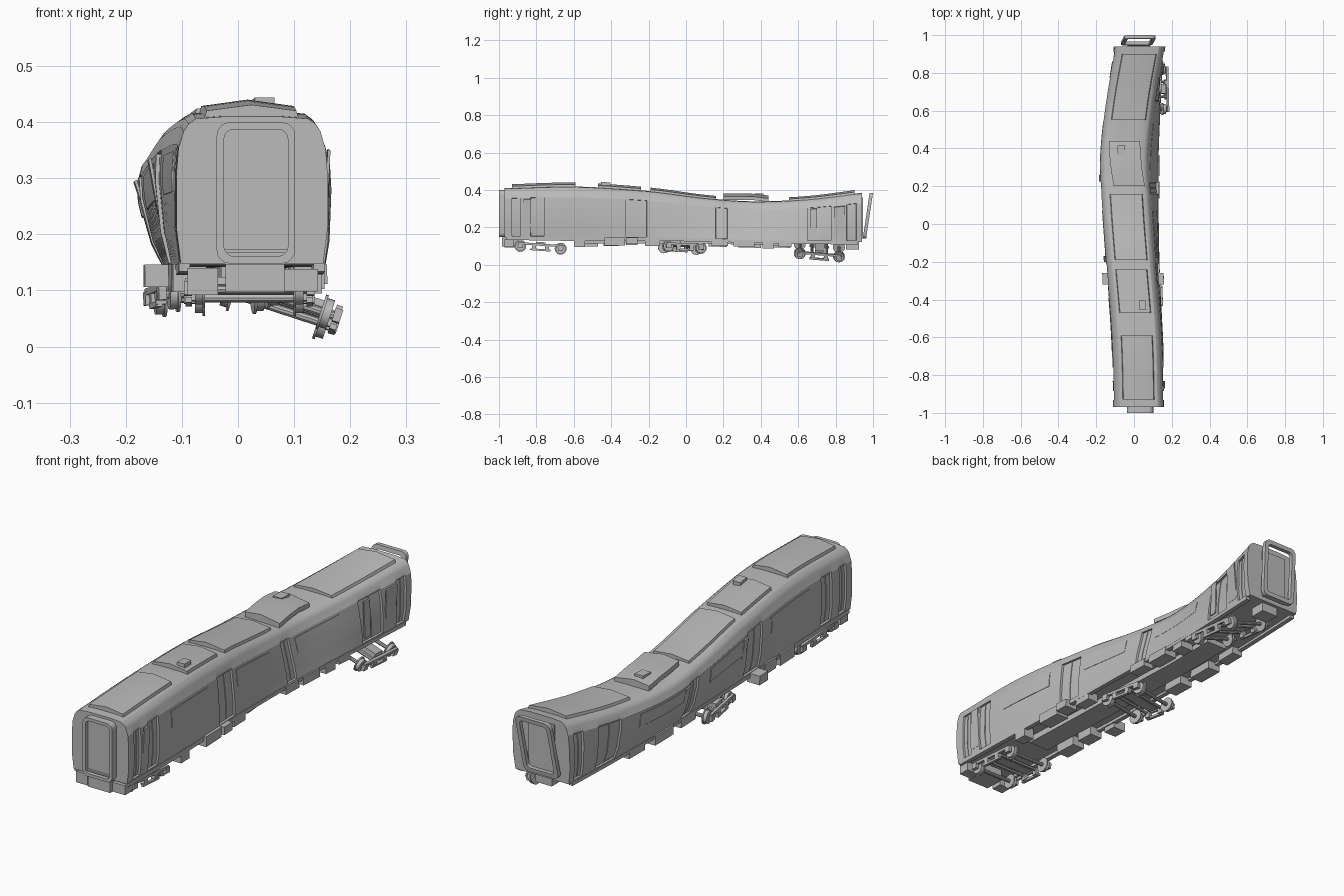
import bpy, bmesh, math
from mathutils import Matrix, Vector, Euler

if "Cube" in bpy.data.objects:
    bpy.data.objects.remove(bpy.data.objects["Cube"])

grey = bpy.data.materials.new("plain grey")
grey.use_nodes = True
grey.diffuse_color = (0.5, 0.5, 0.5, 1)
grey.node_tree.nodes["Principled BSDF"].inputs["Base Color"].default_value = (0.5, 0.5, 0.5, 1)
made = []

# Bent spine: y, floor centre x, roof lean, floor height, body height
SPINE = [(-0.97, 0.025, 0, 0.147, 0.263), (-0.6, 0.02, -0.005, 0.142, 0.277),
         (-0.2, 0.005, -0.022, 0.14, 0.255), (0.1, 0.0, -0.04, 0.136, 0.222),
         (0.35, 0.0, -0.05, 0.128, 0.212), (0.65, 0.012, -0.03, 0.123, 0.228),
         (0.94, 0.025, 0.008, 0.122, 0.263)]


def spine(y):
    i = 0
    while i < len(SPINE) - 2 and y > SPINE[i + 1][0]:
        i += 1
    a, b = SPINE[i], SPINE[i + 1]
    p, n = SPINE[max(i - 1, 0)], SPINE[min(i + 2, len(SPINE) - 1)]
    d = b[0] - a[0]
    t = min(max((y - a[0]) / d, 0), 1)
    out = []
    for k in range(1, 5):
        ma = (b[k] - p[k]) / (b[0] - p[0]) * d
        mb = (n[k] - a[k]) / (n[0] - a[0]) * d
        out.append((2*t**3 - 3*t*t + 1) * a[k] + (t**3 - 2*t*t + t) * ma
                   + (3*t*t - 2*t**3) * b[k] + (t**3 - t*t) * mb)
    return out


def bend(u, y, v):
    cx, lean, floor, height = spine(y)
    f = math.sin(min(max(v, 0), 1) * math.pi / 2)
    return Vector((cx + lean * f + u, y, floor + v * height))


def finish(name, bm):
    bmesh.ops.recalc_face_normals(bm, faces=bm.faces)
    me = bpy.data.meshes.new(name)
    bm.to_mesh(me)
    bm.free()
    me.materials.append(grey)
    ob = bpy.data.objects.new(name, me)
    bpy.context.collection.objects.link(ob)
    made.append(ob)
    return ob


def loft(name, rings, closed=False):
    bm = bmesh.new()
    loops = [[bm.verts.new(p) for p in r] for r in rings]
    n = len(loops[0])
    pairs = list(zip(loops, loops[1:]))
    if closed:
        pairs.append((loops[-1], loops[0]))
    for a, b in pairs:
        for j in range(n):
            bm.faces.new((a[j], a[(j + 1) % n], b[(j + 1) % n], b[j]))
    if not closed:
        bm.faces.new(loops[0])
        bm.faces.new(loops[-1])
    return finish(name, bm)


def span(a, b, n):
    return [a + (b - a) * i / n for i in range(n + 1)]


def bent_bar(name, section, y0, y1, step=0.05):
    n = max(1, round((y1 - y0) / step))
    return loft(name, [[bend(u, y, v) for u, v in section] for y in span(y0, y1, n)])


def rect(u0, u1, v0, v1):
    return [(u0, v0), (u1, v0), (u1, v1), (u0, v1)]


def box(name, centre, size, matrix=Matrix()):
    bm = bmesh.new()
    bmesh.ops.create_cube(bm, size=1, matrix=matrix @ Matrix.Translation(centre)
                          @ Matrix.Diagonal((*size, 1)))
    return finish(name, bm)


def rod(name, centre, radius, length, matrix=Matrix(), sides=16):
    bm = bmesh.new()
    bmesh.ops.create_cone(bm, cap_ends=True, segments=sides, radius1=radius, radius2=radius,
                          depth=length, matrix=matrix @ Matrix.Translation(centre)
                          @ Matrix.Rotation(math.pi / 2, 4, 'Y'))
    return finish(name, bm)


# Body shell with recessed door bays
DOORS = [(-0.93, -0.885), (-0.83, -0.76), (-0.32, -0.21), (0.16, 0.22), (0.65, 0.775), (0.86, 0.91)]
WALL = [(0.127, 0), (0.128, 0.03), (0.128, 0.035), (0.135, 0.25), (0.135, 0.6),
        (0.131, 0.79), (0.13, 0.795), (0.122, 0.9), (0.113, 0.95), (0.1, 0.985), (0.05, 1)]


def body_ring(y, inset):
    half = [(u - (inset if 2 <= i <= 5 else 0), v) for i, (u, v) in enumerate(WALL)]
    return [bend(u, y, v) for u, v in half + [(-u, v) for u, v in reversed(half)]]


stations = [(y, 0) for y in span(-0.97, 0.94, 48)
            if not any(a - 0.004 < y < b + 0.004 for a, b in DOORS)]
for a, b in DOORS:
    stations += [(a - 0.001, 0), (a, 0.009), ((a + b) / 2, 0.009), (b, 0.009), (b + 0.001, 0)]
loft("carriage_body", [body_ring(y, d) for y, d in sorted(stations)])

# Side windows, door leaves and door panes
for s in (-1, 1):
    side = "left" if s > 0 else "right"
    for a, b in ((-0.67, -0.39), (-0.18, 0.07), (0.26, 0.54)):
        bent_bar(side + "_window", [(s * u, v) for u, v in
                 ((0.128, 0.48), (0.137, 0.48), (0.137, 0.6), (0.134, 0.74), (0.128, 0.74))], a, b)
    for a, b in DOORS:
        mid = (a + b) / 2
        for p, q in ((a + 0.004, mid - 0.002), (mid + 0.002, b - 0.004)):
            bent_bar(side + "_door_leaf", [(s * u, v) for u, v in
                     ((0.112, 0.05), (0.122, 0.05), (0.129, 0.25), (0.129, 0.6), (0.125, 0.77), (0.112, 0.77))], p, q)
    bent_bar(side + "_sill", [(s * u, v) for u, v in rect(0.11, 0.13, -0.05, 0.015)], -0.96, 0.92)

# Sprung door edges on the buckled sides
for s, y0, y1, out in ((1, 0.79, 0.85, 0.148), (1, 0.665, 0.70, 0.146), (-1, 0.225, 0.26, 0.14),
                       (-1, -0.2, -0.17, 0.144), (1, -0.87, -0.83, 0.142)):
    loft("sprung_door", [[bend(s * u, y, v) for u, v in
         ((0.126, 0.1), (0.131, 0.1), (out, 0.76), (out - 0.005, 0.77))] for y in (y0, y1)])

# Roof panels, each with a low crown
for y0, y1, u0, u1 in ((-0.93, -0.59, -0.085, 0.085), (-0.47, -0.24, -0.085, 0.085),
                       (-0.19, 0.16, -0.085, 0.09), (0.55, 0.9, -0.09, 0.095)):
    bent_bar("roof_panel", [(u0, 0.97), (u0 + 0.005, 1.035), (0, 1.075), (u1 - 0.005, 1.035), (u1, 0.97)], y0, y1)
loft("loose_roof_panel", [[bend(u + (y - 0.32) * -0.12, y, v + tilt) for u, v in
     ((-0.075, 0.98), (-0.075, 1.08), (0, 1.12), (0.09, 1.05), (0.09, 0.96))]
     for y, tilt in ((0.2, 0.03), (0.28, 0.06), (0.36, 0.07), (0.44, 0.02))])
bent_bar("front_hatch", rect(0.025, 0.06, 1.03, 1.11), -0.455, -0.405)
bent_bar("rear_hatch", rect(-0.04, 0.0, 1.08, 1.2), 0.365, 0.415)


# Gangway frames at both ends
def rounded(x0, x1, z0, z1, r, place):
    pts = []
    for i, (cx, cz) in enumerate(((x1 - r, z1 - r), (x0 + r, z1 - r), (x0 + r, z0 + r), (x1 - r, z0 + r))):
        for a in span(i * math.pi / 2, (i + 1) * math.pi / 2, 4):
            pts.append(place(cx + r * math.cos(a), cz + r * math.sin(a)))
    return pts


def gangway(name, x0, x1, z0, z1, w, depth, place):
    spec = ((0, 0), (0, depth), (w, depth), (w, 0))
    return loft(name, [rounded(x0 + k, x1 - k, z0 + k, z1 - k, 0.024 - k / 2,
                lambda x, z: place(x, z, d)) for k, d in spec], closed=True)


gangway("front_gangway", -0.038, 0.102, 0.148, 0.4, 0.013, 0.03, lambda x, z, d: Vector((x, -0.97 - d, z)))
loft("front_end_door", [rounded(-0.03, 0.094, 0.16, 0.39, 0.02, lambda x, z: Vector((x, y, z)))
     for y in (-0.969, -0.983)])
box("front_door_step", (0.032, -0.987, 0.17), (0.11, 0.012, 0.006))
gangway("rear_gangway", -0.06, 0.105, 0.14, 0.385, 0.018, 0.018,
        lambda x, z, d: Vector((x + (z - 0.26) * 0.08, 0.945 + d + (z - 0.14) * 0.15, z)))
box("rear_end_door", (0.025, 0.942, 0.25), (0.12, 0.008, 0.22))

# Couplers and end boxes
box("front_coupler", (0.03, -0.94, 0.122), (0.105, 0.09, 0.05))
box("front_step_right", (-0.063, -0.945, 0.116), (0.054, 0.05, 0.048))
box("front_step_left", (0.108, -0.945, 0.118), (0.07, 0.05, 0.04))
box("rear_coupler", (0.03, 0.89, 0.103), (0.08, 0.07, 0.04))

# Underfloor beam and equipment boxes
bent_bar("underfloor_beam", rect(-0.05, 0.05, -0.1, 0.01), -0.6, 0.55)
for u, y, w, l, d in ((0.105, -0.57, 0.05, 0.06, 0.17), (0.11, -0.38, 0.06, 0.11, 0.14),
                      (0.12, -0.29, 0.06, 0.06, 0.11), (0.105, -0.18, 0.05, 0.08, 0.15),
                      (0.11, 0.18, 0.05, 0.09, 0.14), (0.105, 0.31, 0.06, 0.11, 0.15),
                      (0.1, 0.44, 0.06, 0.06, 0.18), (0.105, 0.53, 0.05, 0.07, 0.13),
                      (-0.105, -0.52, 0.06, 0.1, 0.16), (-0.145, -0.29, 0.06, 0.06, 0.13),
                      (-0.105, -0.4, 0.06, 0.08, 0.15), (-0.1, 0.17, 0.06, 0.1, 0.17),
                      (-0.105, 0.34, 0.06, 0.12, 0.17), (-0.105, 0.51, 0.05, 0.1, 0.15)):
    bent_bar("equipment_box", rect(u - w / 2, u + w / 2, -d, 0.02), y - l / 2, y + l / 2)


# Bogies, the rear two knocked out of line
def bogie(name, place, turn, base):
    m = Matrix.Translation(place) @ Euler([math.radians(a) for a in turn]).to_matrix().to_4x4()
    for e in (-1, 1):
        y = e * base
        rod(name + "_axle", (0, y, 0), 0.008, 0.23, m, 10)
        for s in (-1, 1):
            rod(name + "_wheel", (s * 0.09, y, 0), 0.027, 0.014, m)
            rod(name + "_wheel_flange", (s * 0.081, y, 0), 0.032, 0.005, m)
            box(name + "_axle_box", (s * 0.109, y, 0.002), (0.014, 0.028, 0.024), m)
            box(name + "_spring_seat", (s * 0.104, e * 0.035, 0), (0.018, 0.022, 0.03), m)
        rod(name + "_cross_bar", (0, e * 0.04, 0.008), 0.007, 0.2, m, 8)
    for s in (-1, 1):
        box(name + "_side_frame", (s * 0.108, 0, 0.014), (0.011, base * 2 + 0.02, 0.012), m)
        box(name + "_lower_frame", (s * 0.108, 0, -0.014), (0.012, base, 0.01), m)
    box(name + "_bolster", (0, 0, 0.018), (0.19, 0.05, 0.02), m)


bogie("front_bogie", (0.02, -0.778, 0.094), (-4, 0, 0), 0.108)
bogie("middle_bogie", (-0.04, -0.02, 0.092), (-3, -2, 8), 0.088)
bogie("rear_bogie", (0.07, 0.713, 0.078), (-5, 18, 0), 0.105)

# Smooth the curved shells, keep edges crisp
bpy.ops.object.select_all(action='DESELECT')
for ob in made:
    ob.select_set(True)
bpy.context.view_layer.objects.active = made[0]
bpy.ops.object.shade_smooth_by_angle(angle=math.radians(28))
